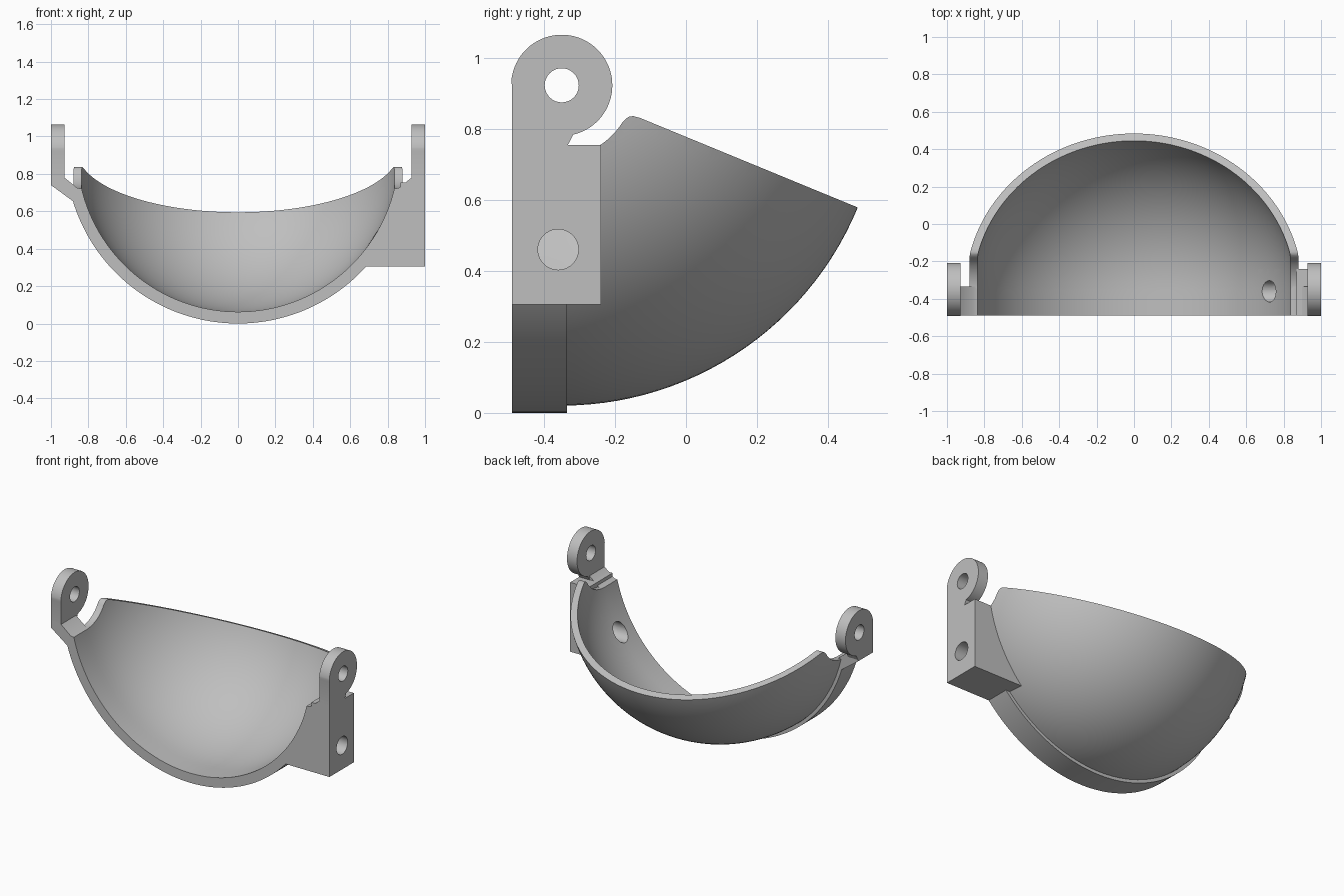
import bpy, bmesh
from math import sin, cos, radians, pi
from mathutils import Matrix, Vector

if "Cube" in bpy.data.objects:
    bpy.data.objects.remove(bpy.data.objects["Cube"])

PY, PZ = -0.35, 0.9225            # pivot axis, also the bowl centre
R_BOWL, R_IN, R_RING = 0.902, 0.86, 0.9225
FRONT, RING_BACK = -0.49, -0.335

grey = bpy.data.materials.new("light grey")
grey.use_nodes = True
grey.diffuse_color = (0.52, 0.52, 0.52, 1)
bsdf = next(n for n in grey.node_tree.nodes if n.type == 'BSDF_PRINCIPLED')
bsdf.inputs["Base Color"].default_value = (0.52, 0.52, 0.52, 1)


def add(name, bm):
    bmesh.ops.recalc_face_normals(bm, faces=bm.faces[:])
    mesh = bpy.data.meshes.new(name)
    bm.to_mesh(mesh)
    bm.free()
    ob = bpy.data.objects.new(name, mesh)
    bpy.context.scene.collection.objects.link(ob)
    return ob


def arc(cx, cy, r, a0, a1, n):
    angles = [radians(a0 + (a1 - a0) * i / n) for i in range(n + 1)]
    return [(cx + r * cos(a), cy + r * sin(a)) for a in angles]


def prism(name, pts, axis, a, b):
    """Extrude an outline along x (points are y, z) or along y (points are x, z)."""
    place = (lambda u, v: (a, u, v)) if axis == 'x' else (lambda u, v: (u, a, v))
    bm = bmesh.new()
    face = bm.faces.new([bm.verts.new(place(u, v)) for u, v in pts])
    new = bmesh.ops.extrude_face_region(bm, geom=[face])["geom"]
    shift = Vector((b - a, 0, 0) if axis == 'x' else (0, b - a, 0))
    bmesh.ops.translate(bm, vec=shift,
                        verts=[e for e in new if isinstance(e, bmesh.types.BMVert)])
    return add(name, bm)


def ball(name, r, open_front=False):
    """Sphere with poles along y; its front half can become a straight cylinder."""
    bm = bmesh.new()
    bmesh.ops.create_uvsphere(bm, u_segments=144, v_segments=72, radius=r)
    for v in bm.verts:
        flat = v.co.xy.length
        if open_front and v.co.z > 1e-4 and flat > 1e-4:
            v.co.x *= r / flat
            v.co.y *= r / flat
    turn = Matrix.Rotation(pi / 2, 4, 'X')
    bmesh.ops.transform(bm, matrix=Matrix.Translation((0, PY, PZ)) @ turn, verts=bm.verts[:])
    return add(name, bm)


def carve(ob, *steps):
    for op, tool in steps:
        mod = ob.modifiers.new(op, 'BOOLEAN')
        mod.operation, mod.object, mod.solver = op, tool, 'EXACT'
    bpy.context.view_layer.update()
    graph = bpy.context.evaluated_depsgraph_get()
    mesh = bpy.data.meshes.new_from_object(ob.evaluated_get(graph))
    ob.modifiers.clear()
    ob.data = mesh


def finish(ob):
    ob.data.materials.clear()
    ob.data.materials.append(grey)
    for p in ob.data.polygons:
        p.material_index = 0
    bpy.ops.object.select_all(action='DESELECT')
    ob.select_set(True)
    bpy.context.view_layer.objects.active = ob
    bpy.ops.object.shade_smooth_by_angle(angle=radians(30))


# Cutters: bowl interior, pivot hole, lower bolt hole, bowl trimming outline
cavity = ball("cavity_cutter", R_IN, open_front=True)
pivot_hole = prism("pivot_cutter", arc(PY, PZ, 0.048, 0, 351, 39), 'x', -1.2, 1.2)
bolt_hole = prism("bolt_cutter", arc(-0.36, 0.46, 0.057, 0, 351, 39), 'x', 0.5, 1.2)
tilt = radians(-22.4)
trim = [(-0.345, -0.2)] + arc(PY, PZ, 0.2, -88.6, -32, 16)
trim += [(-0.171, 0.827), (-0.161, 0.834), (-0.149, 0.836), (-0.13, 0.831)]
trim += [(PY + 1.3 * cos(tilt), PZ + 1.3 * sin(tilt)), (0.85, -0.2)]
keep = prism("trim_cutter", trim, 'x', -1.2, 1.2)

# Tilted half bowl with scooped corners around the pivots
bowl = ball("bowl", R_BOWL)
carve(bowl, ('INTERSECT', keep), ('DIFFERENCE', cavity), ('DIFFERENCE', bolt_hole))

# Front ring with the angled arms that carry the lugs
arm = [(1, 0.74), (1, 0.79), (0.928, 0.79), (0.928, 0.78), (0.86, 0.725), (0.8, 0.715)]
outline = arc(0, PZ, R_RING, 196.9, 343.1, 96) + arm + [(-x, z) for x, z in reversed(arm)]
ring = prism("front_ring", outline, 'y', FRONT, RING_BACK)
carve(ring, ('DIFFERENCE', cavity), ('DIFFERENCE', bolt_hole))

# Pivot lugs, one on each side
lug_shape = arc(PY, PZ, 0.1425, 180, -77, 60)
lug_shape[0] = (FRONT, PZ)
lug_shape += [(RING_BACK, 0.75), (FRONT, 0.75)]
lugs = []
for name, side in (("left_lug", 1), ("right_lug", -1)):
    lug = prism(name, lug_shape, 'x', side * 0.928, side)
    carve(lug, ('DIFFERENCE', pivot_hole))
    lugs.append(lug)

# Solid mounting block on the left side
block_shape = [(0.55, 0.305), (1, 0.305), (1, 0.755), (0.87, 0.755), (0.87, 0.722), (0.55, 0.722)]
block = prism("mounting_block", block_shape, 'y', FRONT, -0.24)
carve(block, ('DIFFERENCE', cavity), ('DIFFERENCE', bolt_hole))

for part in [bowl, ring, block] + lugs:
    finish(part)
for tool in (cavity, pivot_hole, bolt_hole, keep):
    bpy.data.objects.remove(tool)
